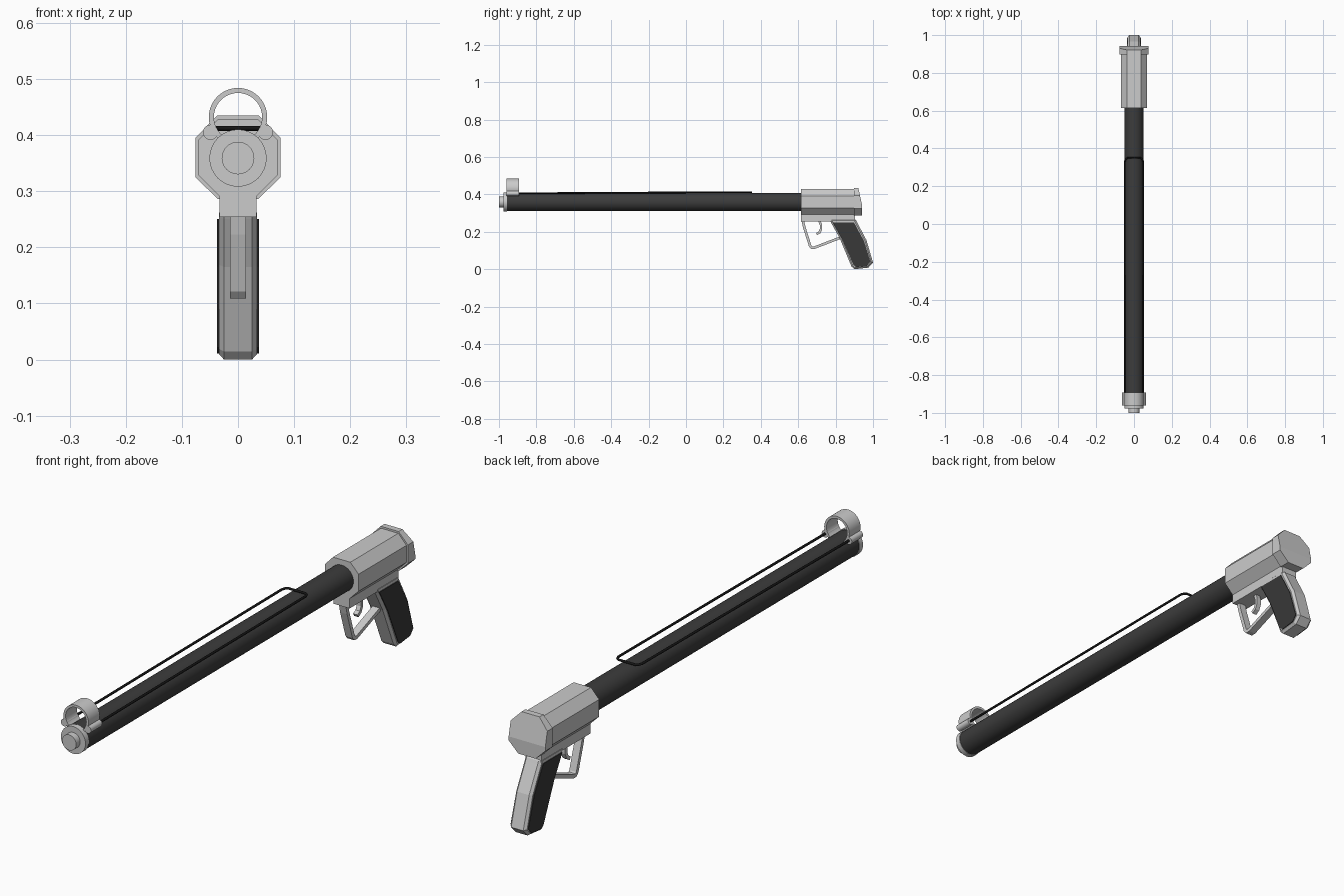
import bpy, bmesh, math
from mathutils import Vector

if "Cube" in bpy.data.objects:
    bpy.data.objects.remove(bpy.data.objects["Cube"])


def material(name, v):
    m = bpy.data.materials.new(name)
    m.diffuse_color = (v, v, v, 1)
    m.use_nodes = True
    m.node_tree.nodes["Principled BSDF"].inputs["Base Color"].default_value = m.diffuse_color
    return m


STEEL = material("light steel", 0.6)
DARK = material("dark barrel", 0.045)
GRIP = material("dark grip", 0.04)
BLACK = material("black cord", 0.008)


def finish(name, bm, mat, smooth=False):
    bmesh.ops.recalc_face_normals(bm, faces=bm.faces)
    me = bpy.data.meshes.new(name)
    bm.to_mesh(me)
    bm.free()
    me.materials.append(mat)
    ob = bpy.data.objects.new(name, me)
    bpy.context.collection.objects.link(ob)
    if smooth:
        bpy.ops.object.select_all(action='DESELECT')
        ob.select_set(True)
        bpy.context.view_layer.objects.active = ob
        bpy.ops.object.shade_smooth_by_angle(angle=math.radians(35))
    return ob


def prism(pts, shift):
    """Solid from a closed 3D outline pushed along shift."""
    bm = bmesh.new()
    face = bm.faces.new([bm.verts.new(p) for p in pts])
    new = bmesh.ops.extrude_face_region(bm, geom=[face])
    verts = [g for g in new["geom"] if isinstance(g, bmesh.types.BMVert)]
    bmesh.ops.translate(bm, verts=verts, vec=shift)
    if face.is_valid and len(bm.faces) < len(pts) + 2:
        bm.faces.new([v for v in face.verts])
    return bm


def side_plate(name, yz, half, mat, bevel=0):
    """Side profile (y, z) extruded evenly about x = 0."""
    ob = finish(name, prism([(-half, y, z) for y, z in yz], (2 * half, 0, 0)), mat)
    if bevel:
        b = ob.modifiers.new("chamfer", 'BEVEL')
        b.width, b.segments, b.angle_limit = bevel, 1, math.radians(60)
    return ob


def lathe(name, profile, mat, x=0, z=0.359, n=32):
    """Turn (radius, y) points around a line along y; closed if it repeats its start."""
    bm = bmesh.new()
    vs = [bm.verts.new((x + r, y, z)) for r, y in profile]
    es = [bm.edges.new(p) for p in zip(vs, vs[1:])]
    if profile[0][0] > 0:
        es.append(bm.edges.new((vs[-1], vs[0])))
    bmesh.ops.spin(bm, geom=vs + es, cent=(x, 0, z), axis=(0, 1, 0),
                   angle=2 * math.pi, steps=n, use_duplicate=False)
    bmesh.ops.remove_doubles(bm, verts=bm.verts, dist=1e-5)
    return finish(name, bm, mat, True)


def rod(name, r, y0, y1, mat, **k):
    return lathe(name, [(0, y0), (r, y0), (r, y1), (0, y1)], mat, **k)


def mirrored(half):
    return half + [(-x, z) for x, z in reversed(half)]


# barrel and muzzle
rod("barrel", 0.049, -0.96, 0.64, DARK)
rod("muzzle_flange", 0.051, -0.976, -0.956, STEEL)
rod("muzzle_plug", 0.029, -1.0, -0.97, STEEL)

# ring at the muzzle with two side lugs
lathe("muzzle_ring", [(0.043, -0.96), (0.052, -0.96), (0.052, -0.893), (0.043, -0.893)],
      STEEL, z=0.432, n=40)
for side, s in (("left", -1), ("right", 1)):
    rod(side + "_lug", 0.0135, -0.96, -0.893, STEEL, x=s * 0.049, z=0.405, n=20)

# elastic cord loop
cu = bpy.data.curves.new("cord_loop", 'CURVE')
cu.dimensions = '3D'
cu.bevel_depth, cu.bevel_resolution, cu.use_fill_caps = 0.0045, 2, True
path = [(0.049, -0.95, 0.405), (0.049, -0.5, 0.408), (0.049, 0.33, 0.412),
        (0.045, 0.342, 0.412), (0.034, 0.35, 0.412)]
path += [(-x, y, z) for x, y, z in reversed(path)]
sp = cu.splines.new('POLY')
sp.points.add(len(path) - 1)
for p, c in zip(sp.points, path):
    p.co = (*c, 1)
cu.materials.append(BLACK)
bpy.context.collection.objects.link(bpy.data.objects.new("cord_loop", cu))

# receiver body, with the narrow rail underneath
body = mirrored([(0.036, 0.428), (0.070, 0.392), (0.070, 0.328), (0.033, 0.291), (0.033, 0.254)])
finish("receiver", prism([(x, 0.614, z) for x, z in body], (0, 0.29, 0)), STEEL)

# rear cap, its upper back face leaning forward
cap = mirrored([(0.037, 0.435), (0.076, 0.395), (0.076, 0.325), (0.036, 0.286)])
bm = prism([(x, 0.898, z) for x, z in cap], (0, 0.044, 0))
bmesh.ops.bisect_plane(bm, geom=bm.verts[:] + bm.edges[:] + bm.faces[:],
                       plane_co=(0, 0, 0.34), plane_no=(0, 0, 1))
for v in bm.verts:
    if v.co.y > 0.92:
        v.co.y -= max(0, v.co.z - 0.34) * 0.22
finish("rear_cap", bm, STEEL)

# grip frame and dark side panels
side_plate("grip_frame", [(0.765, 0.27), (0.775, 0.25), (0.822, 0.165), (0.885, 0.014),
                          (0.90, 0.0), (0.975, 0.008), (1.0, 0.035), (0.965, 0.155),
                          (0.915, 0.25), (0.905, 0.27)], 0.034, STEEL, 0.009)
side_plate("grip_panels", [(0.785, 0.25), (0.833, 0.165), (0.896, 0.022), (0.908, 0.011),
                           (0.968, 0.018), (0.986, 0.04), (0.951, 0.152), (0.898, 0.25)],
           0.037, GRIP)


def strip(name, line, thick, half):
    """Flat band following a side-view line."""
    pts = [Vector(p) for p in line]
    a, b = [], []
    for i, p in enumerate(pts):
        d = (pts[min(i + 1, len(pts) - 1)] - pts[max(i - 1, 0)]).normalized()
        n = Vector((-d.y, d.x)) * thick / 2
        a.append(p + n)
        b.append(p - n)
    side_plate(name, a + b[::-1], half, STEEL)


# trigger guard and trigger
strip("trigger_guard", [(0.624, 0.262), (0.632, 0.225), (0.664, 0.124), (0.672, 0.115),
                        (0.686, 0.115), (0.835, 0.172)], 0.014, 0.0145)
strip("trigger", [(0.712, 0.262), (0.722, 0.235), (0.722, 0.215), (0.714, 0.197),
                  (0.698, 0.187)], 0.013, 0.009)
